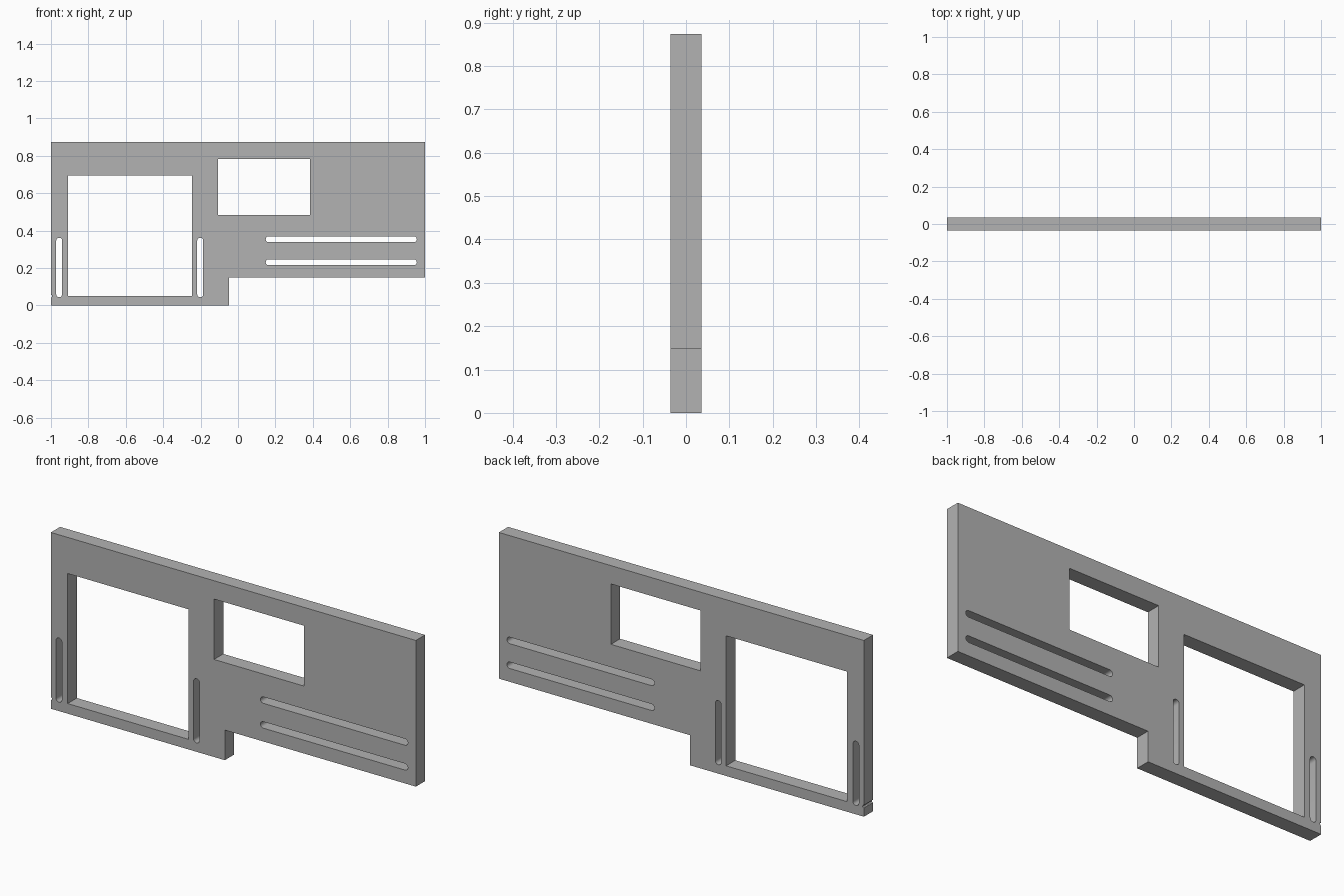
import bpy
import math

HALF_DEPTH = 0.036

cube = bpy.data.objects.get("Cube")
if cube:
    bpy.data.objects.remove(cube, do_unlink=True)

grey = bpy.data.materials.new("plain grey")
grey.use_nodes = True
colour = (0.45, 0.45, 0.45, 1)
grey.diffuse_color = colour
grey.node_tree.nodes["Principled BSDF"].inputs["Base Color"].default_value = colour


def arc(cx, cz, r, start, end, steps=10):
    """Points on an arc between two angles in degrees."""
    angles = [math.radians(start + (end - start) * i / steps) for i in range(steps + 1)]
    return [(cx + r * math.cos(a), cz + r * math.sin(a)) for a in angles]


def rect(x0, x1, z0, z1):
    return [(x0, z0), (x1, z0), (x1, z1), (x0, z1)]


def slot(x0, x1, z0, z1):
    """Round-ended slot filling the given bounds."""
    r = min(x1 - x0, z1 - z0) / 2
    if x1 - x0 > z1 - z0:
        return arc(x1 - r, z0 + r, r, -90, 90) + arc(x0 + r, z0 + r, r, 90, 270)
    return arc(x0 + r, z1 - r, r, 0, 180) + arc(x0 + r, z0 + r, r, 180, 360)


# Stepped outline with a tiny round notch low on the -x edge
outline = [(-1, 0), (-0.047, 0), (-0.047, 0.149), (1, 0.149), (1, 0.873), (-1, 0.873)]
outline += arc(-1, 0.05, 0.007, 90, -90, 6)

# Openings: two windows, two upright slots, two long slots
loops = [outline, rect(-0.908, -0.245, 0.05, 0.694), rect(-0.106, 0.386, 0.483, 0.782)]
loops += [slot(x, x + 0.032, 0.044, 0.362) for x in (-0.972, -0.218)]
loops += [slot(0.148, 0.956, z, z + 0.032) for z in (0.215, 0.338)]

# Filled profile, extruded to the panel thickness
profile = bpy.data.curves.new("panel_profile", "CURVE")
profile.dimensions = "2D"
profile.fill_mode = "BOTH"
profile.extrude = HALF_DEPTH
for points in loops:
    spline = profile.splines.new("POLY")
    spline.points.add(len(points) - 1)
    for p, (x, z) in zip(spline.points, points):
        p.co = (x, z, 0, 1)
    spline.use_cyclic_u = True

panel = bpy.data.objects.new("panel", profile)
panel.rotation_euler.x = math.pi / 2
bpy.context.collection.objects.link(panel)
profile.materials.append(grey)

# Turn into a mesh, with smooth slot ends and sharp edges
bpy.ops.object.select_all(action="DESELECT")
panel.select_set(True)
bpy.context.view_layer.objects.active = panel
bpy.ops.object.convert(target="MESH")
panel = bpy.context.object
panel.name = "panel"
bpy.ops.object.mode_set(mode="EDIT")
bpy.ops.mesh.select_all(action="SELECT")
bpy.ops.mesh.remove_doubles(threshold=0.0001)
bpy.ops.mesh.normals_make_consistent(inside=False)
bpy.ops.object.mode_set(mode="OBJECT")
bpy.ops.object.shade_smooth_by_angle(angle=math.radians(30))
